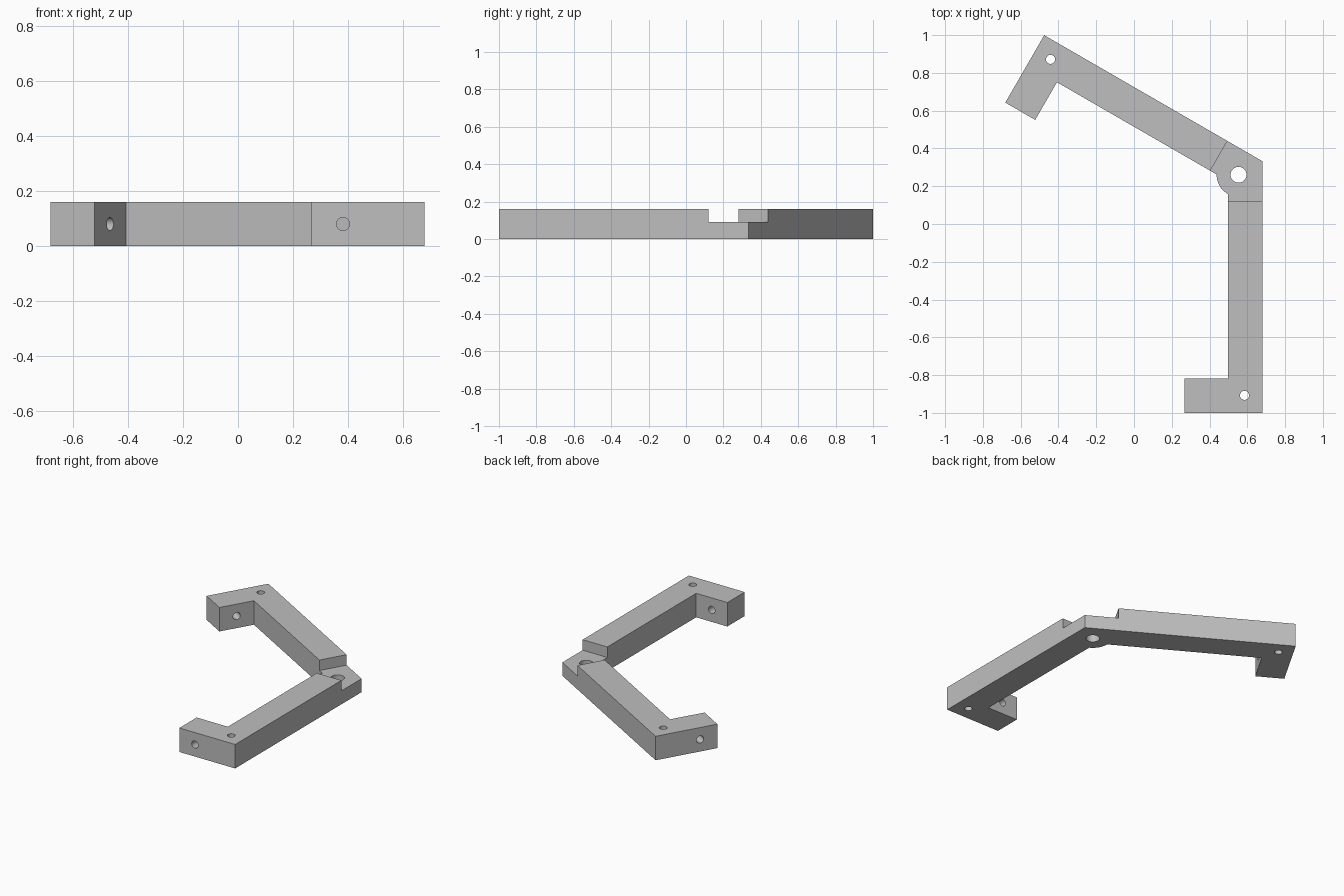
import bpy, bmesh, math
from mathutils import Vector, Matrix

if "Cube" in bpy.data.objects:
    bpy.data.objects.remove(bpy.data.objects["Cube"])

HEIGHT, JOINT_TOP = 0.16, 0.09
CORNER = Vector((0.679, 0.333))       # outer corner of the elbow
AXIS = Vector((-math.cos(math.radians(30)), -0.5))   # symmetry line of the two arms
PIVOT = CORNER + AXIS * 0.145
LUG = 0.116                           # radius of the rounded elbow lug


def mirrored(p):
    v = Vector(p) - CORNER
    return CORNER + 2 * v.dot(AXIS) * AXIS - v


def prism(name, outline, z0, z1):
    bm = bmesh.new()
    face = bm.faces.new([bm.verts.new((p[0], p[1], z0)) for p in outline])
    top = bmesh.ops.extrude_face_region(bm, geom=[face])["geom"]
    bmesh.ops.translate(bm, vec=(0, 0, z1 - z0),
                        verts=[g for g in top if isinstance(g, bmesh.types.BMVert)])
    bmesh.ops.recalc_face_normals(bm, faces=bm.faces)
    mesh = bpy.data.meshes.new(name)
    bm.to_mesh(mesh)
    bm.free()
    ob = bpy.data.objects.new(name, mesh)
    bpy.context.collection.objects.link(ob)
    return ob


def drill(name, centre, radius, direction=(0, 0, 1), length=0.5):
    bm = bmesh.new()
    turn = Vector((0, 0, 1)).rotation_difference(Vector(direction)).to_matrix().to_4x4()
    bmesh.ops.create_cone(bm, cap_ends=True, segments=32, radius1=radius, radius2=radius,
                          depth=length, matrix=Matrix.Translation(centre) @ turn)
    mesh = bpy.data.meshes.new(name)
    bm.to_mesh(mesh)
    bm.free()
    ob = bpy.data.objects.new(name, mesh)
    bpy.context.collection.objects.link(ob)
    return ob


# Hooked arm outline, rounded lug, then the mirrored arm
arm = [(0.679, -1), (0.267, -1), (0.267, -0.817), (0.497, -0.817)]
half = math.acos((PIVOT.x - 0.497) / LUG) - math.radians(30)
lug = []
for i in range(17):
    a = math.radians(210) + half * (1 - i / 8)
    lug.append((PIVOT.x + LUG * math.cos(a), PIVOT.y + LUG * math.sin(a)))
outline = [CORNER] + arm + lug + [mirrored(p) for p in reversed(arm)]
bracket = prism("hinged_bracket", outline, 0, HEIGHT)

# Notch over the elbow, pivot hole, and screw holes in both feet
notch = [(0.9, 0.12), (0.35, 0.12)]
cutters = [prism("notch_cutter", notch + [mirrored(p) for p in reversed(notch)], JOINT_TOP, 0.3),
           drill("pivot_cutter", (PIVOT.x, PIVOT.y, 0.05), 0.042)]
screw, cross = (0.585, -0.907), (0.382, -0.907)
arm_dir = mirrored(CORNER + Vector((0, 1))) - CORNER
for side, place, way in (("front", Vector, Vector((0, 1))), ("back", mirrored, arm_dir)):
    p, q = place(screw), place(cross)
    cutters.append(drill(side + "_screw_cutter", (p.x, p.y, 0.08), 0.024))
    cutters.append(drill(side + "_cross_cutter", (q.x, q.y, 0.08), 0.024, (way.x, way.y, 0), 0.3))

bpy.context.view_layer.objects.active = bracket
for cutter in cutters:
    cutter.hide_render = True
    mod = bracket.modifiers.new(cutter.name, "BOOLEAN")
    mod.operation, mod.solver, mod.object = "DIFFERENCE", "EXACT", cutter
    bpy.ops.object.modifier_apply(modifier=mod.name)
    bpy.data.objects.remove(cutter)

# Plain grey finish
grey = bpy.data.materials.new("light_grey")
grey.use_nodes = True
colour = (0.52, 0.52, 0.52, 1)
grey.diffuse_color = colour
grey.node_tree.nodes["Principled BSDF"].inputs["Base Color"].default_value = colour
bracket.data.materials.clear()
bracket.data.materials.append(grey)

bpy.ops.object.select_all(action="DESELECT")
bracket.select_set(True)
bpy.ops.object.shade_smooth_by_angle(angle=math.radians(25))
